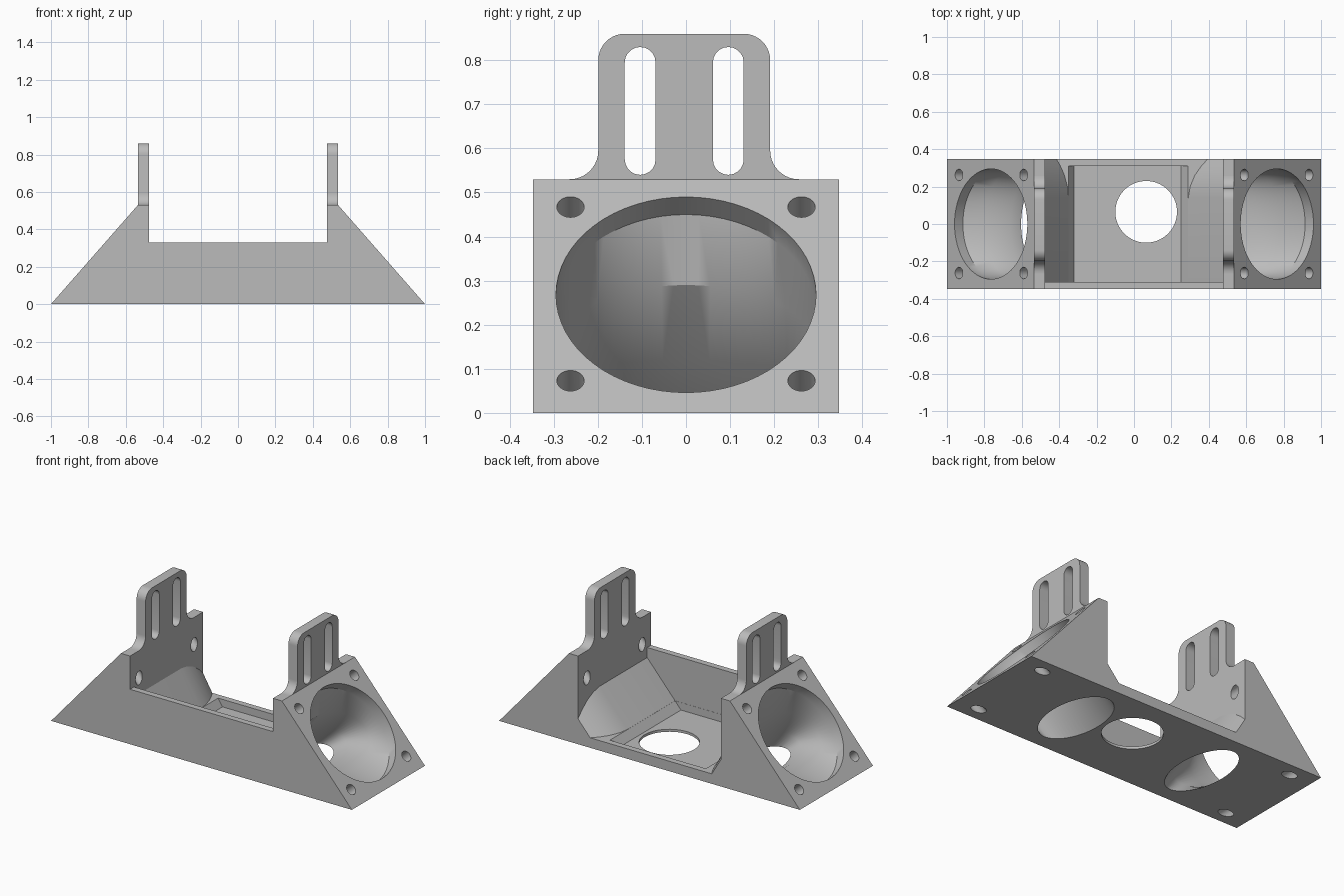
import bpy, bmesh
from math import sin, cos, pi, radians
from mathutils import Vector

cube = bpy.data.objects.get("Cube")
if cube:
    bpy.data.objects.remove(cube, do_unlink=True)

grey = bpy.data.materials.new("matte_grey")
grey.use_nodes = True
grey.diffuse_color = (0.5, 0.5, 0.5, 1)
grey.node_tree.nodes["Principled BSDF"].inputs["Base Color"].default_value = (0.5, 0.5, 0.5, 1)


def loft(name, rings):
    """Closed solid through a list of equal-length vertex rings."""
    bm = bmesh.new()
    loops = [[bm.verts.new(p) for p in ring] for ring in rings]
    n = len(loops[0])
    bm.faces.new(loops[0])
    bm.faces.new(loops[-1])
    for a, b in zip(loops, loops[1:]):
        for i in range(n):
            j = (i + 1) % n
            bm.faces.new((a[i], a[j], b[j], b[i]))
    bmesh.ops.recalc_face_normals(bm, faces=bm.faces[:])
    mesh = bpy.data.meshes.new(name)
    bm.to_mesh(mesh)
    bm.free()
    obj = bpy.data.objects.new(name, mesh)
    bpy.context.collection.objects.link(obj)
    mesh.materials.append(grey)
    return obj


def arc(u, v, r, start, end, steps=10):
    angles = [radians(start + (end - start) * i / steps) for i in range(steps + 1)]
    return [(u + r * cos(t), v + r * sin(t)) for t in angles]


def rod(name, p, q, r, steps=32):
    """Cylinder between two points."""
    p, q = Vector(p), Vector(q)
    rot = (q - p).to_track_quat('Z', 'Y')
    ring = [rot @ Vector((u, v, 0)) for u, v in arc(0, 0, r, 0, 360, steps)[:-1]]
    return loft(name, [[p + k for k in ring], [q + k for k in ring]])


def cut(target, cutter):
    bpy.context.view_layer.objects.active = target
    mod = target.modifiers.new("cut", 'BOOLEAN')
    mod.operation = 'DIFFERENCE'
    mod.solver = 'EXACT'
    mod.object = cutter
    bpy.ops.object.modifier_apply(modifier=mod.name)
    bpy.data.objects.remove(cutter, do_unlink=True)


def smooth(obj):
    bpy.ops.object.select_all(action='DESELECT')
    obj.select_set(True)
    bpy.context.view_layer.objects.active = obj
    bpy.ops.object.shade_smooth_by_angle(angle=radians(30))


HALF_Y, TOP, RIM = 0.347, 0.53, 0.33
WALL_IN, WALL_OUT = 0.475, 0.535

# Trapezoid body with a lowered middle
outline = [(-1, 0), (1, 0), (WALL_OUT, TOP), (WALL_IN, TOP), (WALL_IN, RIM),
           (-WALL_IN, RIM), (-WALL_IN, TOP), (-WALL_OUT, TOP)]
body = loft("body", [[(x, y, z) for x, z in outline] for y in (-HALF_Y, HALF_Y)])

# Central bay, open at the back, with sloping sides that fall away rearwards
sections = []
for y, s in ((-0.31, 0), (0.14, 0), (0.2, 0.01), (0.26, 0.035), (0.31, 0.07), (0.37, 0.125)):
    left_s = s * 0.62
    profile = [(-WALL_IN, 0.6), (-WALL_IN, 0.27 - 1.68 * left_s), (-0.35 - left_s, 0.06),
               (0.29 + s, 0.06), (WALL_IN, 0.27 - 1.13 * s), (WALL_IN, 0.6)]
    sections.append([(x, y, z) for x, z in profile])
cut(body, loft("bay_cutter", sections))

# Shallow pan in the bay floor and its round opening
pan = [(-0.35, 0.061), (-0.32, 0.015), (0.25, 0.015), (0.29, 0.061)]
cut(body, loft("pan_cutter", [[(x, y, z) for x, z in pan] for y in (-0.309, 0.31)]))
cut(body, rod("floor_hole_cutter", (0.065, 0.065, -0.1), (0.065, 0.065, 0.1), 0.165, 64))

# Ducts: top point, bottom point and half width of each ring, from slope to base
ducts = {
    1: [((0.60, 0.516), (0.99, 0.073), 0.295), ((0.525, 0.45), (0.915, 0.007), 0.295),
        ((0.505, 0.29), (0.78, 0.03), 0.285), ((0.375, 0.12), (0.62, 0.03), 0.27),
        ((0.25, -0.002), (0.545, -0.002), 0.26), ((0.25, -0.05), (0.545, -0.05), 0.26)],
    -1: [((0.60, 0.516), (0.99, 0.073), 0.295), ((0.525, 0.45), (0.915, 0.007), 0.295),
         ((0.505, 0.29), (0.80, 0.03), 0.285), ((0.41, 0.12), (0.66, 0.03), 0.27),
         ((0.33, -0.002), (0.60, -0.002), 0.26), ((0.33, -0.05), (0.60, -0.05), 0.26)],
}
for side, path in ducts.items():
    rings = []
    for (tx, tz), (bx, bz), w in path:
        rings.append([(side * ((tx + bx) / 2 + u * (tx - bx) / 2), v * w,
                       (tz + bz) / 2 + u * (tz - bz) / 2)
                      for u, v in arc(0, 0, 1, 0, 360, 64)[:-1]])
    cut(body, loft("duct_cutter", rings))

    # Screw holes square to the slope
    for z in (0.073, 0.467):
        x = 1 - z * (1 - WALL_OUT) / TOP
        for y in (-0.262, 0.262):
            start = (side * (x + 0.04), y, z + 0.035)
            end = (side * (x - 0.188), y, z - 0.165)
            cut(body, rod("screw_hole_cutter", start, end, 0.031))
smooth(body)

# Slotted upright tabs with flared feet
MID = -0.004
half = arc(-0.26, TOP + 0.065, 0.065, -90, 0) + arc(-0.135, 0.8, 0.06, 180, 90)
tab_profile = half + [(-y, z) for y, z in reversed(half)]
slot_profile = arc(0, 0.795, 0.035, 0, 180) + arc(0, 0.575, 0.035, 180, 360)
for side, name in ((1, "left_tab"), (-1, "right_tab")):
    tab = loft(name, [[(side * x, y + MID, z) for y, z in tab_profile]
                      for x in (WALL_IN, WALL_OUT)])
    for offset in (-0.1, 0.1):
        cut(tab, loft("slot_cutter", [[(side * x, y + MID + offset, z) for y, z in slot_profile]
                                      for x in (WALL_IN - 0.05, WALL_OUT + 0.05)]))
    smooth(tab)
